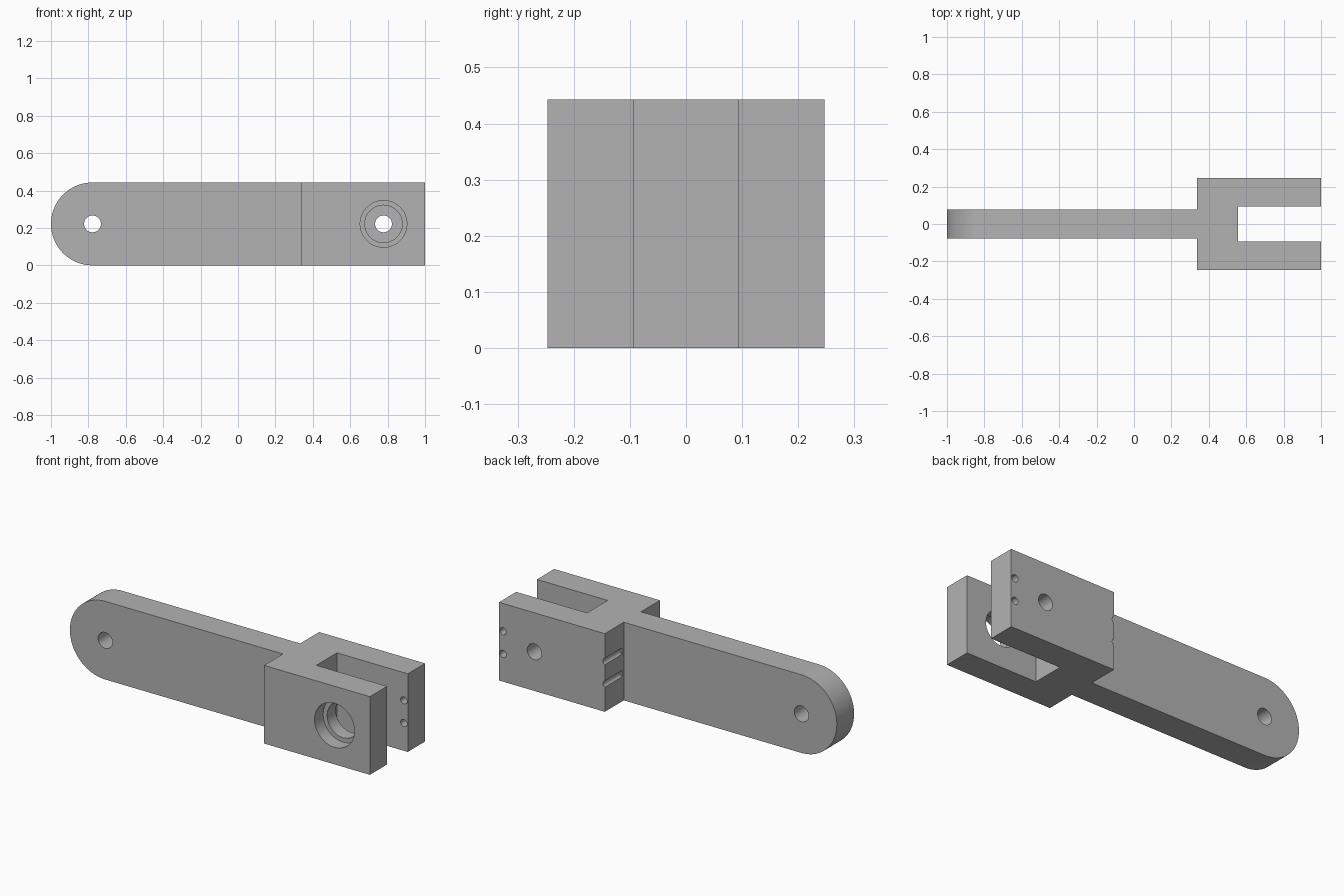
import bpy, bmesh
from math import pi
from mathutils import Matrix

if "Cube" in bpy.data.objects:
    bpy.data.objects.remove(bpy.data.objects["Cube"], do_unlink=True)

HEIGHT, MID = 0.443, 0.2215
BAR, SLOT, SIDE = 0.0775, 0.0925, 0.247   # half widths along y
SHOULDER, SLOT_END = 0.336, 0.556
PIVOT = 0.778

grey = bpy.data.materials.new("plain_grey")
grey.use_nodes = True
colour = (0.45, 0.45, 0.45, 1)
grey.diffuse_color = colour
grey.node_tree.nodes["Principled BSDF"].inputs["Base Color"].default_value = colour


def add_object(name, bm):
    bmesh.ops.recalc_face_normals(bm, faces=bm.faces)
    mesh = bpy.data.meshes.new(name)
    bm.to_mesh(mesh)
    bm.free()
    mesh.materials.append(grey)
    obj = bpy.data.objects.new(name, mesh)
    bpy.context.collection.objects.link(obj)
    return obj


# Arm and fork: one mirrored plan outline, extruded upwards
half = [(-1, BAR), (SHOULDER, BAR), (SHOULDER, SIDE), (1, SIDE), (1, SLOT), (SLOT_END, SLOT)]
outline = half + [(x, -y) for x, y in reversed(half)]
bm = bmesh.new()
face = bm.faces.new([bm.verts.new((x, y, 0)) for x, y in outline])
raised = bmesh.ops.extrude_face_region(bm, geom=[face])["geom"]
bmesh.ops.translate(bm, vec=(0, 0, HEIGHT),
                    verts=[v for v in raised if isinstance(v, bmesh.types.BMVert)])

# Round the free end of the arm
ends = [e for e in bm.edges
        if all(v.co.x < -0.99 for v in e.verts) and abs(e.verts[0].co.y - e.verts[1].co.y) > 0.01]
bmesh.ops.bevel(bm, geom=ends, offset=MID, offset_type='OFFSET', segments=20,
                profile=0.5, affect='EDGES', clamp_overlap=False)
bmesh.ops.remove_doubles(bm, verts=bm.verts, dist=0.0005)
arm = add_object("forked_arm", bm)


def drill(x, z, radius, y0, y1, sides=48):
    """Cut a round hole along y from y0 to y1."""
    tool = bmesh.new()
    place = Matrix.Translation((x, (y0 + y1) / 2, z)) @ Matrix.Rotation(pi / 2, 4, 'X')
    bmesh.ops.create_cone(tool, cap_ends=True, segments=sides, radius1=radius,
                          radius2=radius, depth=y1 - y0, matrix=place)
    cutter = add_object("hole_cutter", tool)
    cutter.hide_render = True
    mod = arm.modifiers.new("hole", 'BOOLEAN')
    mod.operation = 'DIFFERENCE'
    mod.solver = 'EXACT'
    mod.object = cutter
    bpy.ops.object.modifier_apply(modifier=mod.name)
    bpy.data.objects.remove(cutter, do_unlink=True)


bpy.ops.object.select_all(action='DESELECT')
bpy.context.view_layer.objects.active = arm
arm.select_set(True)

# Pivot holes at both ends, and the stepped seat in the front prong
drill(-PIVOT, MID, 0.045, -0.2, 0.2)
drill(PIVOT, MID, 0.045, 0, 0.3)
drill(PIVOT, MID, 0.1, -0.3, 0)
drill(PIVOT, MID, 0.125, -0.3, -0.17)

# Paired screw holes in the back prong and grooves in its shoulder
for z in (MID - 0.064, MID + 0.064):
    drill(0.975, z, 0.02, 0, 0.3, 32)
    drill(0.328, z, 0.02, SLOT, 0.3, 32)

bpy.ops.object.shade_smooth_by_angle(angle=pi / 6)
